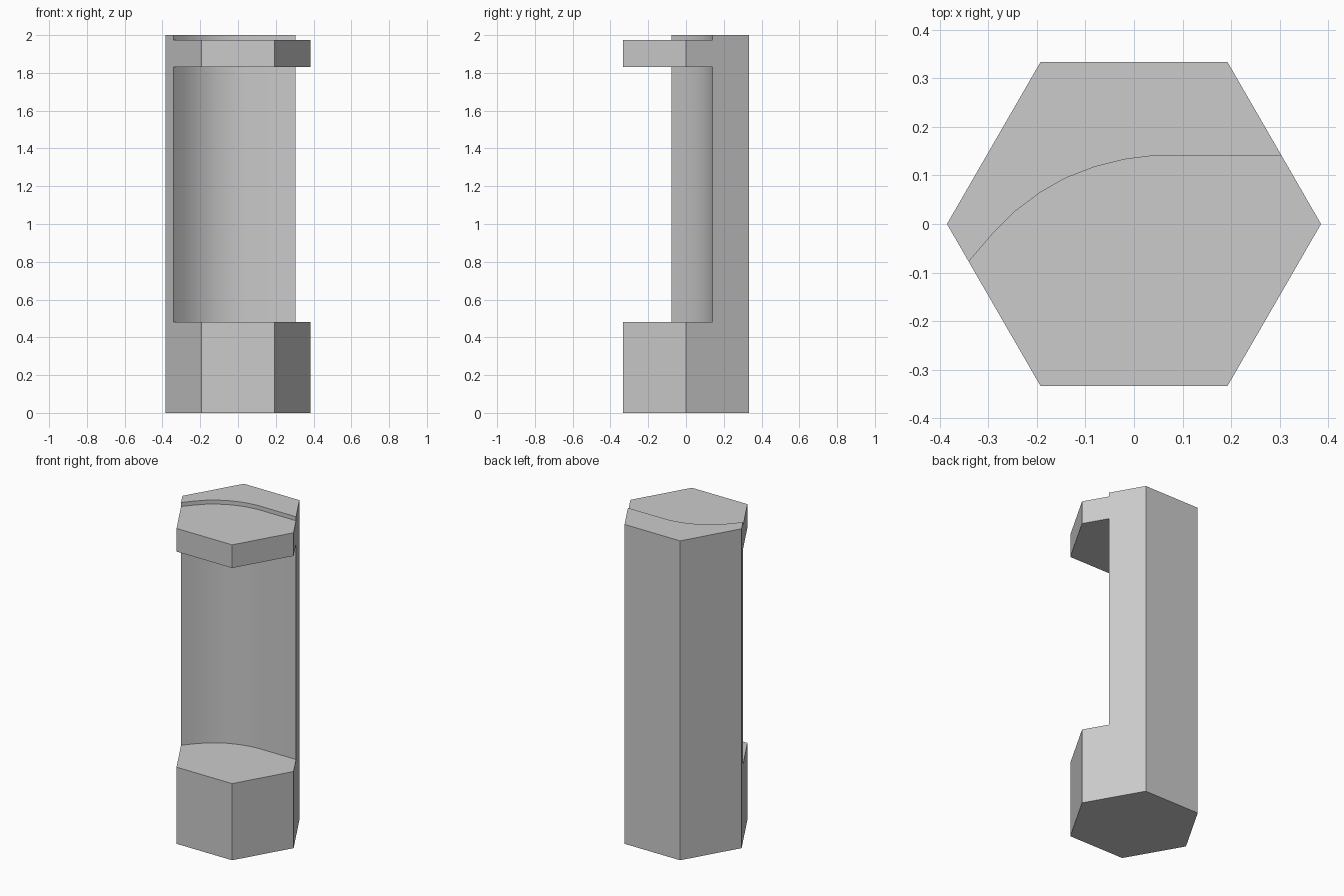
import bpy
import bmesh
import math

if "Cube" in bpy.data.objects:
    bpy.data.objects.remove(bpy.data.objects["Cube"], do_unlink=True)

RADIUS = 0.385
HEIGHT = 2.0

grey = bpy.data.materials.new("plain_grey")
grey.use_nodes = True
colour = (0.6, 0.6, 0.6, 1.0)
grey.diffuse_color = colour
grey.node_tree.nodes["Principled BSDF"].inputs["Base Color"].default_value = colour


def prism(name, outline, bottom, top):
    """Extrude a flat outline between two heights."""
    bm = bmesh.new()
    base = bm.faces.new([bm.verts.new((x, y, bottom)) for x, y in outline])
    side = bmesh.ops.extrude_face_region(bm, geom=[base])["geom"]
    verts = [v for v in side if isinstance(v, bmesh.types.BMVert)]
    bmesh.ops.translate(bm, verts=verts, vec=(0, 0, top - bottom))
    bmesh.ops.recalc_face_normals(bm, faces=bm.faces)
    mesh = bpy.data.meshes.new(name)
    bm.to_mesh(mesh)
    bm.free()
    mesh.materials.append(grey)
    obj = bpy.data.objects.new(name, mesh)
    bpy.context.collection.objects.link(obj)
    return obj


# Hexagonal bar
hexagon = [(RADIUS * math.cos(math.radians(60 * i)),
            RADIUS * math.sin(math.radians(60 * i))) for i in range(6)]
bar = prism("hexagonal_bar", hexagon, 0, HEIGHT)

# Curved hollow that runs into a flat, open towards the front
hollow = [(-0.45, -0.215), (-0.34, -0.077), (-0.29, -0.019), (-0.245, 0.026),
          (-0.193, 0.065), (-0.14, 0.095), (-0.08, 0.118), (-0.02, 0.133),
          (0.035, 0.14), (0.6, 0.14), (0.6, -0.6), (-0.45, -0.6)]

# Cut the long recess and the shallow step above the collar
for name, bottom, top in (("recess_cutter", 0.48, 1.83),
                          ("top_step_cutter", 1.975, 2.1)):
    cutter = prism(name, hollow, bottom, top)
    cutter.hide_render = True
    cut = bar.modifiers.new(name, "BOOLEAN")
    cut.operation = "DIFFERENCE"
    cut.solver = "EXACT"
    cut.object = cutter
    bpy.context.view_layer.objects.active = bar
    bpy.ops.object.modifier_apply(modifier=cut.name)
    bpy.data.objects.remove(cutter, do_unlink=True)

# Smooth the hollow, keep the hexagon edges crisp
bpy.ops.object.select_all(action="DESELECT")
bar.select_set(True)
bpy.context.view_layer.objects.active = bar
bpy.ops.object.shade_smooth_by_angle(angle=math.radians(30))
